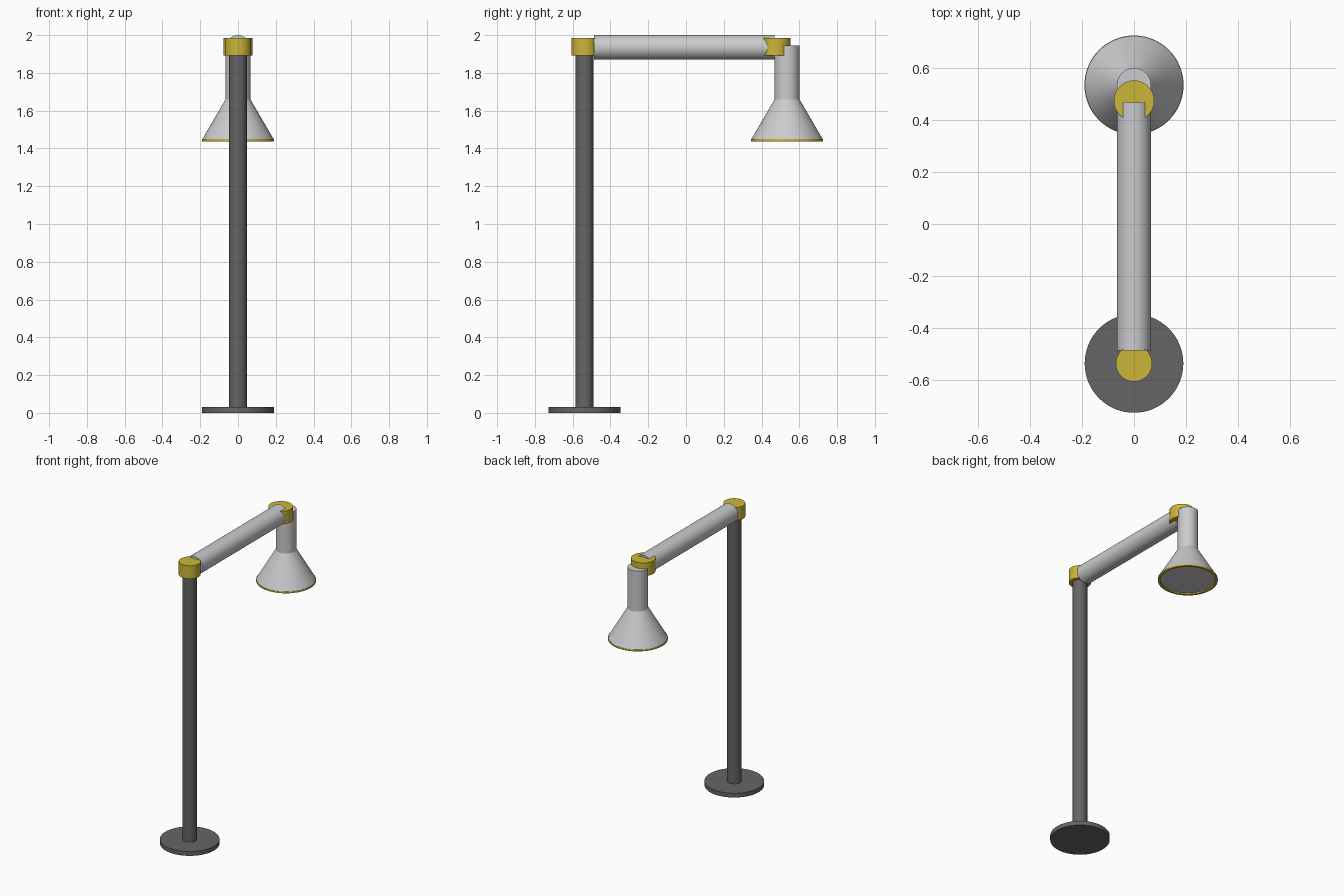
import bpy
import math

cube = bpy.data.objects.get("Cube")
if cube:
    bpy.data.objects.remove(cube, do_unlink=True)


def material(name, colour):
    m = bpy.data.materials.new(name)
    m.use_nodes = True
    m.diffuse_color = (*colour, 1)
    m.node_tree.nodes["Principled BSDF"].inputs["Base Color"].default_value = (*colour, 1)
    return m


dark = material("dark grey", (0.13, 0.13, 0.135))
light = material("light grey", (0.6, 0.6, 0.615))
yellow = material("mustard yellow", (0.6, 0.47, 0.04))

SIDES = 64
POST_Y, LAMP_Y, ELBOW_Y = -0.537, 0.535, 0.475


def finish(obj, name, mat):
    obj.name = name
    obj.data.name = name
    obj.data.materials.append(mat)
    bpy.ops.object.shade_smooth_by_angle(angle=math.radians(30))
    return obj


def upright(name, mat, y, z0, z1, r0, r1=None):
    """Closed cylinder or cone frustum standing between two heights."""
    bpy.ops.mesh.primitive_cone_add(
        vertices=SIDES, radius1=r0, radius2=r0 if r1 is None else r1,
        depth=z1 - z0, location=(0, y, (z0 + z1) / 2))
    return finish(bpy.context.object, name, mat)


# Stand
upright("base", dark, POST_Y, 0, 0.03, 0.19)
upright("post", dark, POST_Y, 0.03, 1.9, 0.047)

# Pivot joints
upright("post_joint", yellow, POST_Y, 1.893, 1.985, 0.07)
upright("lamp_joint", yellow, ELBOW_Y, 1.893, 1.985, 0.078)

# Horizontal arm
arm_start, arm_end = -0.487, 0.468
bpy.ops.mesh.primitive_cylinder_add(
    vertices=SIDES, radius=0.065, depth=arm_end - arm_start,
    location=(0, (arm_start + arm_end) / 2, 1.935),
    rotation=(math.pi / 2, 0, 0))
finish(bpy.context.object, "arm", light)

# Lamp head
upright("lamp_neck", light, LAMP_Y, 1.66, 1.945, 0.066)
upright("lamp_shade", light, LAMP_Y, 1.447, 1.66, 0.19, 0.066)

# Rim: a thin flat ring revolved from a rectangular section
inner, outer, low, high = 0.176, 0.191, 1.438, 1.449
section = [(inner, low), (outer, low), (outer, high), (inner, high)]
verts, faces = [], []
for i in range(SIDES):
    a = math.tau * i / SIDES
    verts += [(r * math.cos(a), r * math.sin(a), z) for r, z in section]
    n = (i + 1) % SIDES
    faces += [(4 * i + k, 4 * n + k, 4 * n + (k + 1) % 4, 4 * i + (k + 1) % 4)
              for k in range(4)]
mesh = bpy.data.meshes.new("shade_rim")
mesh.from_pydata(verts, [], faces)
rim = bpy.data.objects.new("shade_rim", mesh)
rim.location.y = LAMP_Y
bpy.context.collection.objects.link(rim)
bpy.ops.object.select_all(action="DESELECT")
rim.select_set(True)
bpy.context.view_layer.objects.active = rim
# Orient the ring's faces outward
bpy.ops.object.mode_set(mode="EDIT")
bpy.ops.mesh.select_all(action="SELECT")
bpy.ops.mesh.normals_make_consistent(inside=False)
bpy.ops.object.mode_set(mode="OBJECT")
finish(rim, "shade_rim", yellow)
